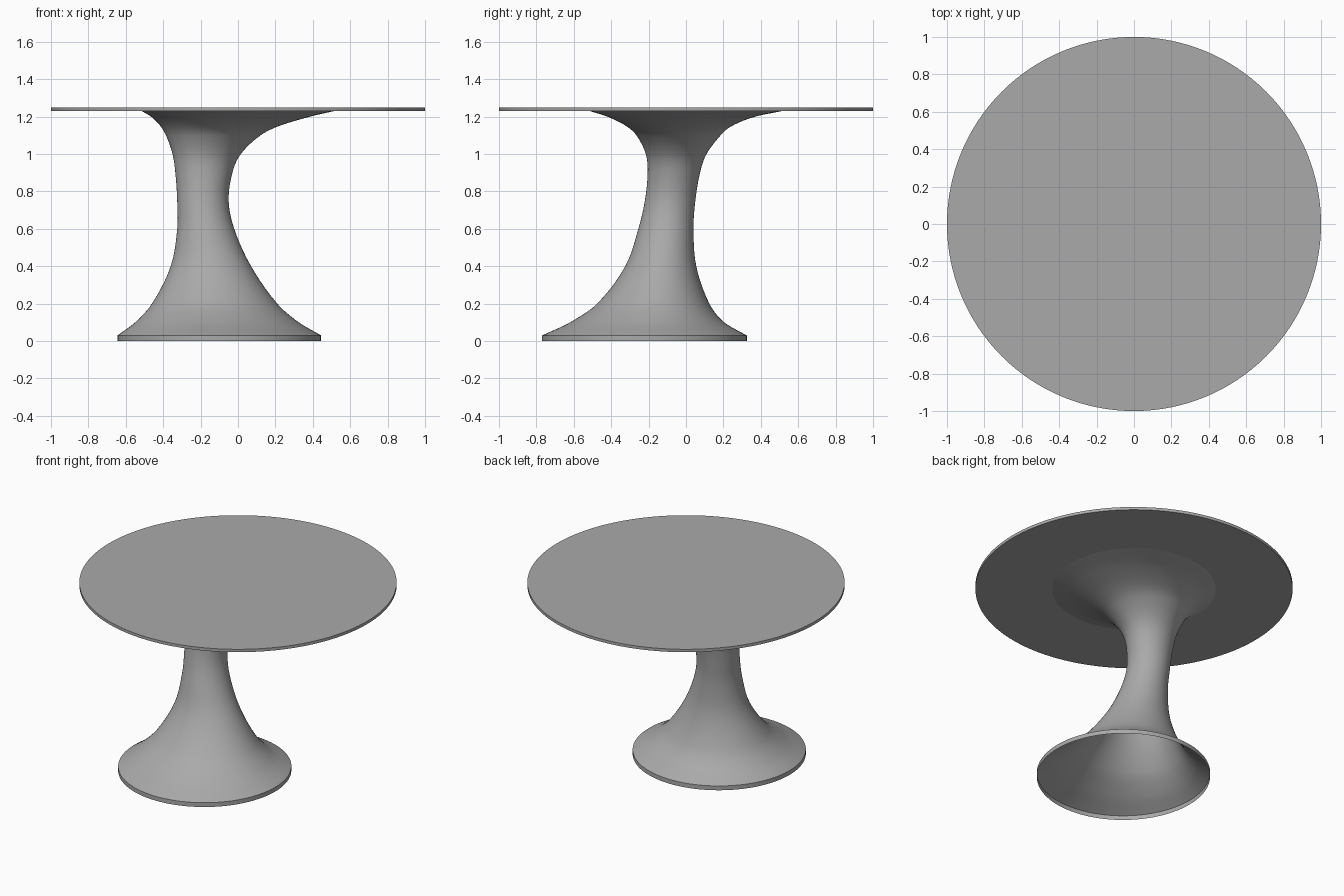
import bpy
import bmesh
import math

cube = bpy.data.objects.get("Cube")
if cube:
    bpy.data.objects.remove(cube, do_unlink=True)

SIDES = 96
TOP_Z, UNDERSIDE_Z = 1.25, 1.23

# One grey finish for the whole table
grey = bpy.data.materials.new("satin grey")
grey.use_nodes = True
grey.diffuse_color = (0.4, 0.4, 0.4, 1)
grey.node_tree.nodes["Principled BSDF"].inputs["Base Color"].default_value = grey.diffuse_color


def add_object(name, bm):
    """Turn a bmesh into a smooth-shaded object with crisp sharp edges."""
    mesh = bpy.data.meshes.new(name)
    bm.to_mesh(mesh)
    bm.free()
    mesh.materials.append(grey)
    for face in mesh.polygons:
        face.use_smooth = True
    mesh.set_sharp_from_angle(angle=math.radians(35))
    obj = bpy.data.objects.new(name, mesh)
    bpy.context.collection.objects.link(obj)
    return obj


def slope(rows, i, k):
    """Finite-difference tangent of column k at row i."""
    a, b = rows[max(i - 1, 0)], rows[min(i + 1, len(rows) - 1)]
    return (b[k] - a[k]) / (b[0] - a[0])


def smooth_rows(rows, steps):
    """Fill in rows with a cubic Hermite curve through the given ones."""
    result = []
    for i in range(len(rows) - 1):
        lo, hi = rows[i], rows[i + 1]
        h = hi[0] - lo[0]
        for s in range(steps):
            t = s / steps
            row = [lo[0] + h * t]
            for k in range(1, len(lo)):
                ease = t * t * (3 - 2 * t)
                row.append(lo[k] + (hi[k] - lo[k]) * ease
                           + h * slope(rows, i, k) * t * (1 - t) ** 2
                           - h * slope(rows, i + 1, k) * t * t * (1 - t))
            result.append(row)
    return result + [list(rows[-1])]


# Round table top
bm = bmesh.new()
bmesh.ops.create_cone(bm, cap_ends=True, segments=128, radius1=1, radius2=1,
                      depth=TOP_Z - UNDERSIDE_Z)
bmesh.ops.translate(bm, verts=bm.verts, vec=(0, 0, (TOP_Z + UNDERSIDE_Z) / 2))
add_object("table_top", bm)

# Leaning hollow pedestal: height, left and right limits, front and back limits
outline = [
    (0.03, -0.645, 0.445, -0.77, 0.325),
    (0.1, -0.55, 0.325, -0.62, 0.205),
    (0.2, -0.46, 0.21, -0.475, 0.125),
    (0.4, -0.36, 0.07, -0.325, 0.055),
    (0.6, -0.325, -0.02, -0.255, 0.04),
    (0.75, -0.325, -0.05, -0.22, 0.05),
    (0.9, -0.335, -0.03, -0.205, 0.075),
    (1.0, -0.35, 0.015, -0.215, 0.11),
    (1.1, -0.385, 0.12, -0.265, 0.185),
    (1.15, -0.415, 0.22, -0.32, 0.245),
    (1.2, -0.465, 0.385, -0.42, 0.37),
    (UNDERSIDE_Z, -0.515, 0.515, -0.515, 0.515),
]
sections = smooth_rows(outline, 5)
sections.insert(0, [0] + sections[0][1:])  # upright rim at the floor

bm = bmesh.new()
rings = []
for z, x_min, x_max, y_min, y_max in sections:
    ring = []
    for j in range(SIDES):
        angle = math.tau * j / SIDES
        x = (x_min + x_max + (x_max - x_min) * math.cos(angle)) / 2
        y = (y_min + y_max + (y_max - y_min) * math.sin(angle)) / 2
        ring.append(bm.verts.new((x, y, z)))
    rings.append(ring)
for low, high in zip(rings, rings[1:]):
    for j in range(SIDES):
        n = (j + 1) % SIDES
        bm.faces.new((low[j], low[n], high[n], high[j]))
add_object("pedestal", bm)
